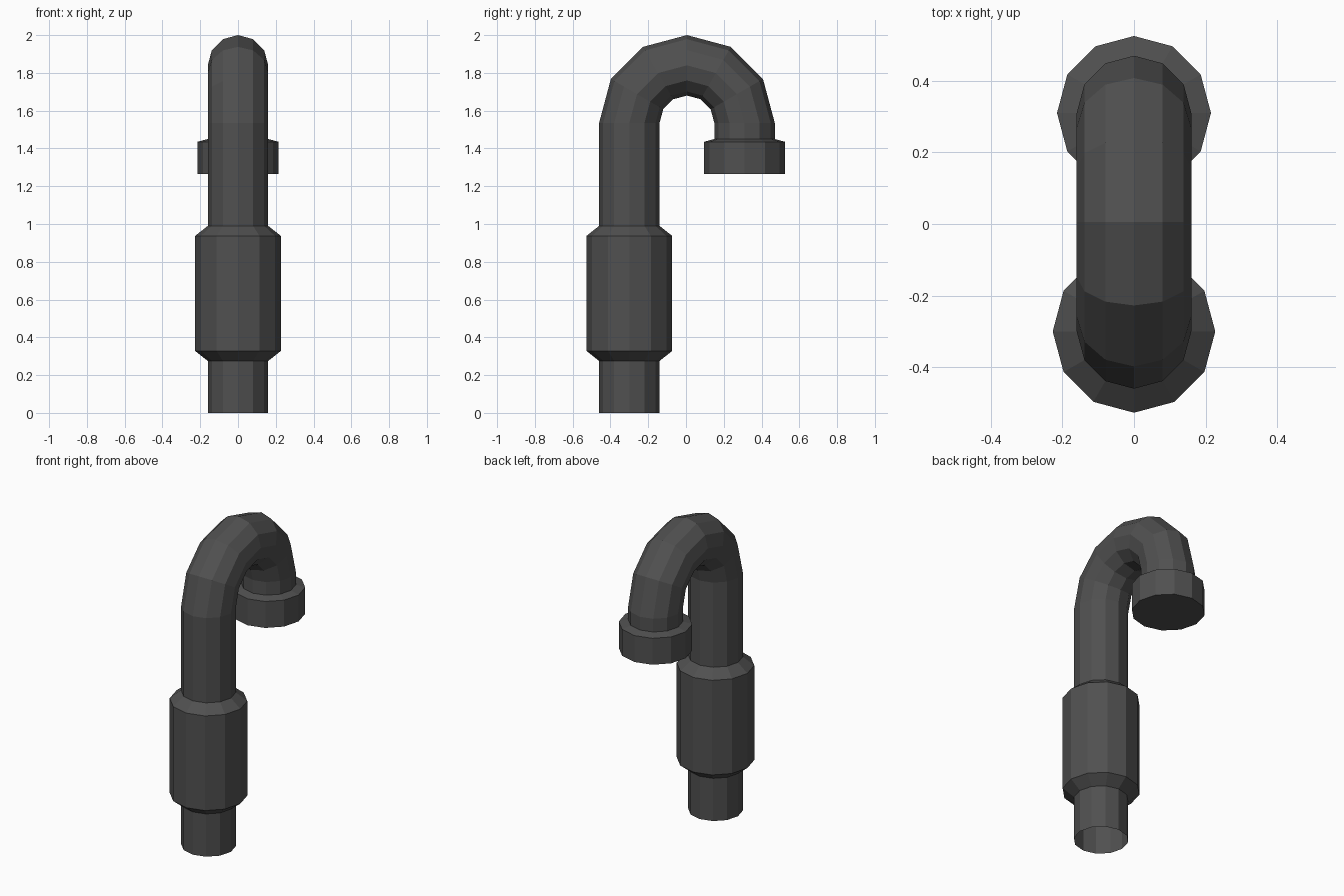
import bpy, bmesh
from math import sin, cos, pi, radians

if "Cube" in bpy.data.objects:
    bpy.data.objects.remove(bpy.data.objects["Cube"])

SIDES = 12
Y_IN, Y_OUT = -0.30, 0.31           # axes of the riser and of the outlet
Y_MID = (Y_IN + Y_OUT) / 2
BEND = (Y_OUT - Y_IN) / 2           # centreline radius of the bend
Z_BEND = 1.535
R = 0.16

# Stations along the pipe: (y, z, turn angle, radius)
# Riser with chamfered sleeve
stations = [(Y_IN, z, 0.0, r) for z, r in
            [(0, R), (0.275, R), (0.328, 0.227), (0.937, 0.227), (0.99, R)]]
# Half-circle bend in six segments
for i in range(7):
    a = radians(30 * i)
    stations.append((Y_MID - BEND * cos(a), Z_BEND + BEND * sin(a), a, R))
# Outlet with collar
stations += [(Y_OUT, z, pi, r) for z, r in
             [(1.45, R), (1.435, 0.215), (1.265, 0.215)]]

# Sweep the round section through the stations
bm = bmesh.new()
rings = []
for y, z, turn, r in stations:
    ring = []
    for k in range(SIDES):
        t = 2 * pi * k / SIDES
        side = r * sin(t)
        ring.append(bm.verts.new((r * cos(t), y + side * cos(turn), z - side * sin(turn))))
    rings.append(ring)
for a, b in zip(rings, rings[1:]):
    for k in range(SIDES):
        n = (k + 1) % SIDES
        bm.faces.new((a[k], a[n], b[n], b[k]))
# Closed outlet face; the foot of the riser stays open
bm.faces.new(rings[-1])

mesh = bpy.data.meshes.new("vent_pipe")
bm.to_mesh(mesh)
bm.free()
pipe = bpy.data.objects.new("vent_pipe", mesh)
bpy.context.collection.objects.link(pipe)

# Dark grey finish
mat = bpy.data.materials.new("dark_grey")
mat.diffuse_color = (0.08, 0.08, 0.08, 1)
mat.use_nodes = True
mat.node_tree.nodes["Principled BSDF"].inputs["Base Color"].default_value = mat.diffuse_color
mesh.materials.append(mat)
